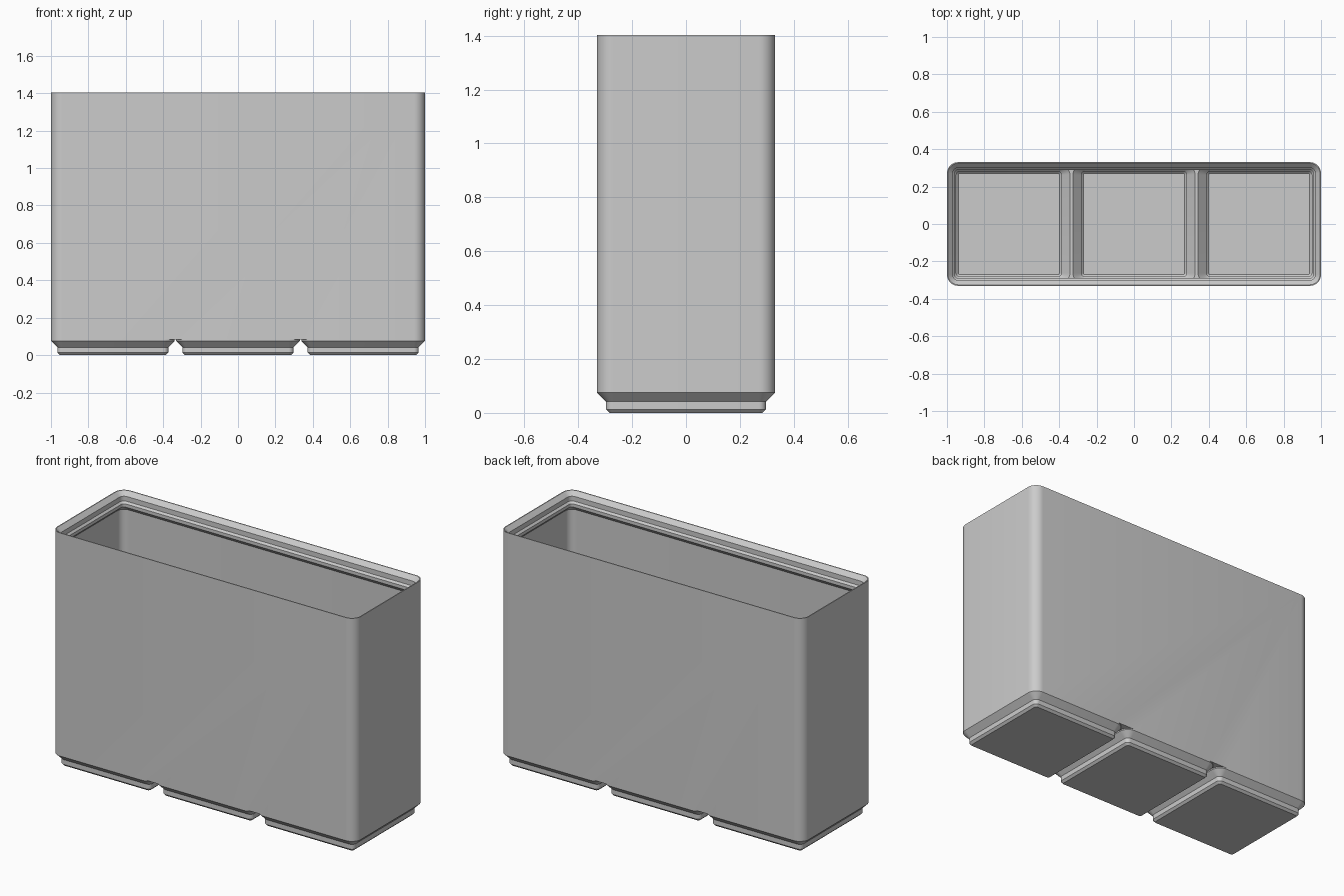
import bpy
import bmesh
import math

if "Cube" in bpy.data.objects:
    bpy.data.objects.remove(bpy.data.objects["Cube"], do_unlink=True)

UNIT = 2 / 125.5               # one millimetre in scene units
PITCH = 42                     # distance between feet
HALF_X, HALF_Y = 62.75, 20.75  # outer half sizes
RADIUS = 3.75                  # outer corner radius
WALL = 0.95
ARC_STEPS = 8

grey = bpy.data.materials.new("grey plastic")
grey.use_nodes = True
grey.diffuse_color = (0.6, 0.6, 0.6, 1)
grey.node_tree.nodes["Principled BSDF"].inputs["Base Color"].default_value = (0.6, 0.6, 0.6, 1)


def rounded_ring(x0, x1, half_y, radius, z):
    """Points of a rounded rectangle, counter-clockwise."""
    points = []
    corners = ((x1, half_y, -1, -1), (x0, half_y, 1, -1), (x0, -half_y, 1, 1), (x1, -half_y, -1, 1))
    for quarter, (x, y, sx, sy) in enumerate(corners):
        for step in range(ARC_STEPS + 1):
            angle = (quarter + step / ARC_STEPS) * math.pi / 2
            points.append(((x + sx * radius + radius * math.cos(angle)) * UNIT,
                           (y + sy * radius + radius * math.sin(angle)) * UNIT, z * UNIT))
    return points


def loft(name, rings):
    """Closed solid through a stack of rings."""
    bm = bmesh.new()
    loops = [[bm.verts.new(p) for p in ring] for ring in rings]
    count = len(loops[0])
    for low, high in zip(loops, loops[1:]):
        for i in range(count):
            j = (i + 1) % count
            bm.faces.new((low[i], low[j], high[j], high[i]))
    bm.faces.new(loops[0][::-1])
    bm.faces.new(loops[-1])
    mesh = bpy.data.meshes.new(name)
    bm.to_mesh(mesh)
    bm.free()
    mesh.materials.append(grey)
    obj = bpy.data.objects.new(name, mesh)
    bpy.context.collection.objects.link(obj)
    return obj


def combine(target, tool, operation):
    """Apply a boolean and discard the tool."""
    tool.hide_render = True
    mod = target.modifiers.new(operation, "BOOLEAN")
    mod.operation = operation
    mod.solver = "EXACT"
    mod.object = tool
    bpy.context.view_layer.objects.active = target
    bpy.ops.object.modifier_apply(modifier=mod.name)
    bpy.data.objects.remove(tool, do_unlink=True)


def inset_stack(name, profile):
    """Loft the outer outline through (inset, height) steps."""
    return loft(name, [rounded_ring(-HALF_X + d, HALF_X - d, HALF_Y - d, RADIUS - d, z)
                       for d, z in profile])


# Tall outer body
storage_bin = inset_stack("storage_bin", [(0, 5.2), (0, 88.04)])

# Stepped feet under the body
foot_profile = [(17.8, 0), (18.6, 0.8), (18.6, 2.6), (20.75, 4.75), (20.75, 5.2), (20.2, 5.6)]
for cell in (-1, 0, 1):
    cx = cell * PITCH
    foot = loft("foot", [rounded_ring(cx - h, cx + h, h, h - 17, z) for h, z in foot_profile])
    combine(storage_bin, foot, "UNION")

# Main cavity, with the stacking lip overhanging at the top
cavity = inset_stack("cavity", [(WALL, 5.85), (WALL, 81.15), (2.6, 82.8), (2.6, 84),
                                (1.9, 84.7), (1.9, 86.5), (0.36, 88.04), (0.36, 90)])
combine(storage_bin, cavity, "DIFFERENCE")

# Hollow foot pockets, leaving narrow ridges between them
pocket_profile = [(16.95, 1), (17.65, 1.7), (17.65, 3), (19.78, 5.13), (20.5, 5.85), (20.5, 6.4)]
limit = HALF_Y - WALL - 0.02
for cell in (-1, 0, 1):
    cx = cell * PITCH
    rings = []
    for h, z in pocket_profile:
        left = min(h, limit) if cell == -1 else h
        right = min(h, limit) if cell == 1 else h
        rings.append(rounded_ring(cx - left, cx + right, min(h, limit), min(h, limit) - 16.5, z))
    combine(storage_bin, loft("pocket", rings), "DIFFERENCE")

# Smooth the rounded corners, keep the chamfer edges sharp
bpy.ops.object.select_all(action="DESELECT")
storage_bin.select_set(True)
bpy.context.view_layer.objects.active = storage_bin
bpy.ops.object.shade_smooth_by_angle(angle=math.radians(30))
